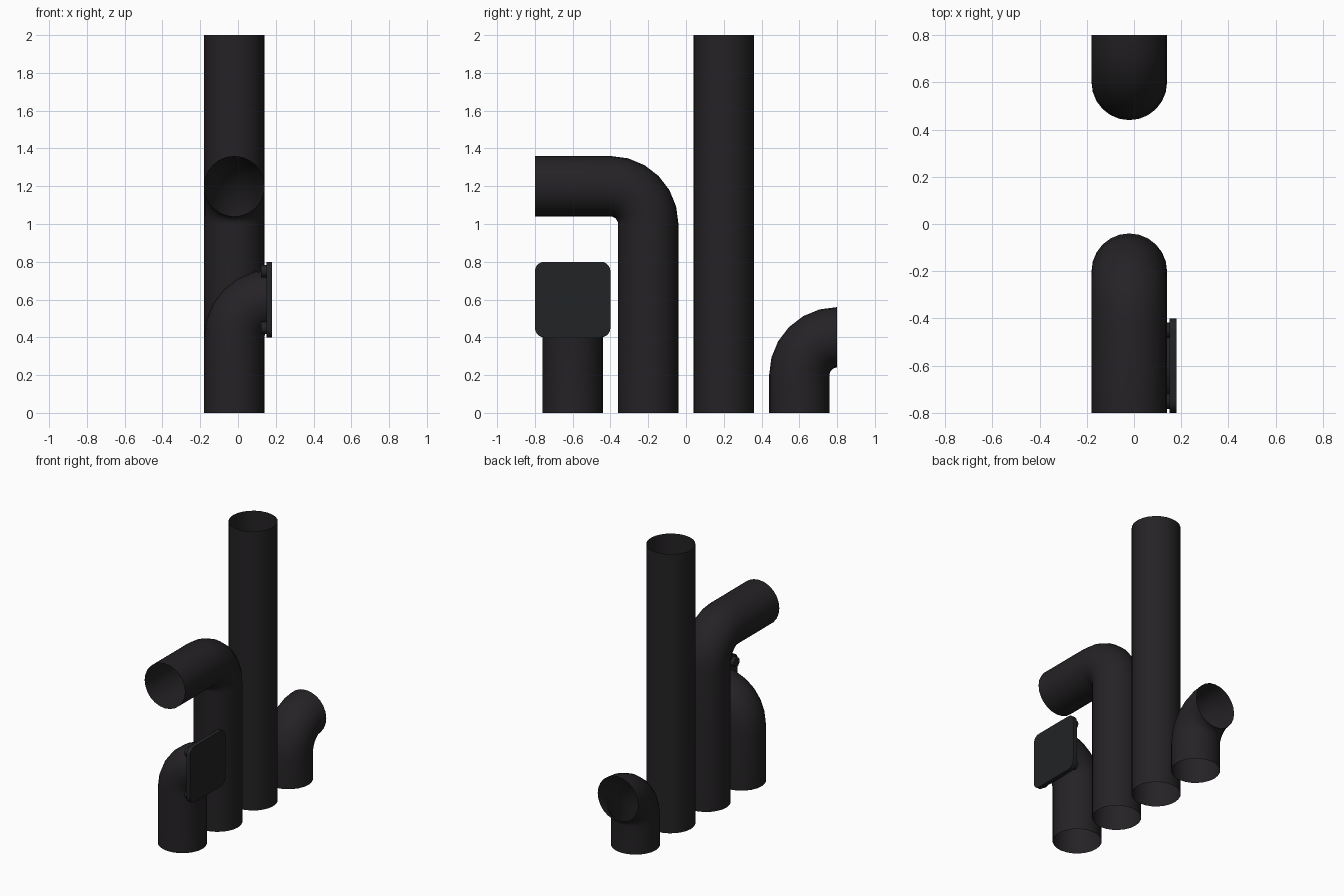
import bpy, bmesh, math
from mathutils import Vector, Matrix

if "Cube" in bpy.data.objects:
    bpy.data.objects.remove(bpy.data.objects["Cube"])

R, BEND, SIDES, STEPS, X = 0.16, 0.2, 24, 6, -0.02


def material(name, color):
    m = bpy.data.materials.new(name)
    m.diffuse_color = color
    m.use_nodes = True
    m.node_tree.nodes["Principled BSDF"].inputs["Base Color"].default_value = m.diffuse_color
    return m


PIPE = material("dark_pipe", (0.018, 0.016, 0.018, 1))
PLATE = material("dark_plate", (0.016, 0.017, 0.019, 1))


def finish(name, bm, mat, angle=40):
    me = bpy.data.meshes.new(name)
    bm.to_mesh(me)
    bm.free()
    ob = bpy.data.objects.new(name, me)
    bpy.context.collection.objects.link(ob)
    me.materials.append(mat)
    bpy.ops.object.select_all(action='DESELECT')
    ob.select_set(True)
    bpy.context.view_layer.objects.active = ob
    bpy.ops.object.shade_smooth_by_angle(angle=math.radians(angle))
    return ob


def pipe(name, y, height, direction=None, run=0.0):
    """Open tube rising to height, then an optional elbow and straight run."""
    base, up = Vector((X, y, 0)), Vector((0, 0, 1))
    d = Vector(direction or (0, 1, 0))
    side = d.cross(up)
    stations = [(base, 0.0), (base + up * height, 0.0)]
    if direction:
        pivot = base + up * height + d * BEND
        for i in range(1, STEPS + 1):
            a = math.pi / 2 * i / STEPS
            stations.append((pivot + BEND * (up * math.sin(a) - d * math.cos(a)), a))
        if run:
            stations.append((stations[-1][0] + d * run, math.pi / 2))
    bm = bmesh.new()
    rings = []
    for centre, a in stations:
        across = d * math.cos(a) - up * math.sin(a)
        rings.append([bm.verts.new(centre + R * (across * math.cos(t) + side * math.sin(t)))
                      for t in (2 * math.pi * k / SIDES for k in range(SIDES))])
    for lo, hi in zip(rings, rings[1:]):
        for k in range(SIDES):
            n = (k + 1) % SIDES
            bm.faces.new((lo[k], hi[k], hi[n], lo[n]))
    # Flip the open tube if its normals face inward
    bm.normal_update()
    f = bm.faces[0] if not bm.faces.ensure_lookup_table() else None
    radial = f.calc_center_median() - base
    radial.z = 0
    if f.normal.dot(radial) < 0:
        bmesh.ops.reverse_faces(bm, faces=bm.faces[:])
    return finish(name, bm, PIPE)


# Four open pipes in a row
pipe("covered_elbow_pipe", -0.6, 0.4, (1, 0, 0))
pipe("tall_elbow_pipe", -0.2, 1.0, (0, -1, 0), 0.4)
pipe("straight_pipe", 0.2, 2.0)
pipe("short_elbow_pipe", 0.6, 0.2, (0, 1, 0))

# Rounded square cover plate over the first elbow
bm = bmesh.new()
half, corner = 0.2, 0.05
outline = []
for q in range(4):
    c = math.pi / 4 + q * math.pi / 2
    cy = math.copysign(half - corner, math.cos(c))
    cz = math.copysign(half - corner, math.sin(c))
    for i in range(6):
        a = math.pi / 2 * (q + i / 5)
        outline.append(bm.verts.new((0.15, -0.6 + cy + corner * math.cos(a),
                                     0.6 + cz + corner * math.sin(a))))
face = bm.faces.new(outline)
ext = bmesh.ops.extrude_face_region(bm, geom=[face], use_keep_orig=True)
bmesh.ops.translate(bm, vec=(0.03, 0, 0),
                    verts=[v for v in ext["geom"] if isinstance(v, bmesh.types.BMVert)])
bmesh.ops.recalc_face_normals(bm, faces=bm.faces[:])
finish("cover_plate", bm, PLATE)

# Bolts behind the plate corners
for i, (sy, sz) in enumerate([(-1, -1), (1, -1), (-1, 1), (1, 1)]):
    bm = bmesh.new()
    place = Matrix.Translation((0.138, -0.6 + 0.15 * sy, 0.6 + 0.15 * sz))
    bmesh.ops.create_cone(bm, cap_ends=True, segments=12, radius1=0.033, radius2=0.033,
                          depth=0.03, matrix=place @ Matrix.Rotation(math.pi / 2, 4, 'Y'))
    finish(f"plate_bolt_{i + 1}", bm, PIPE)
